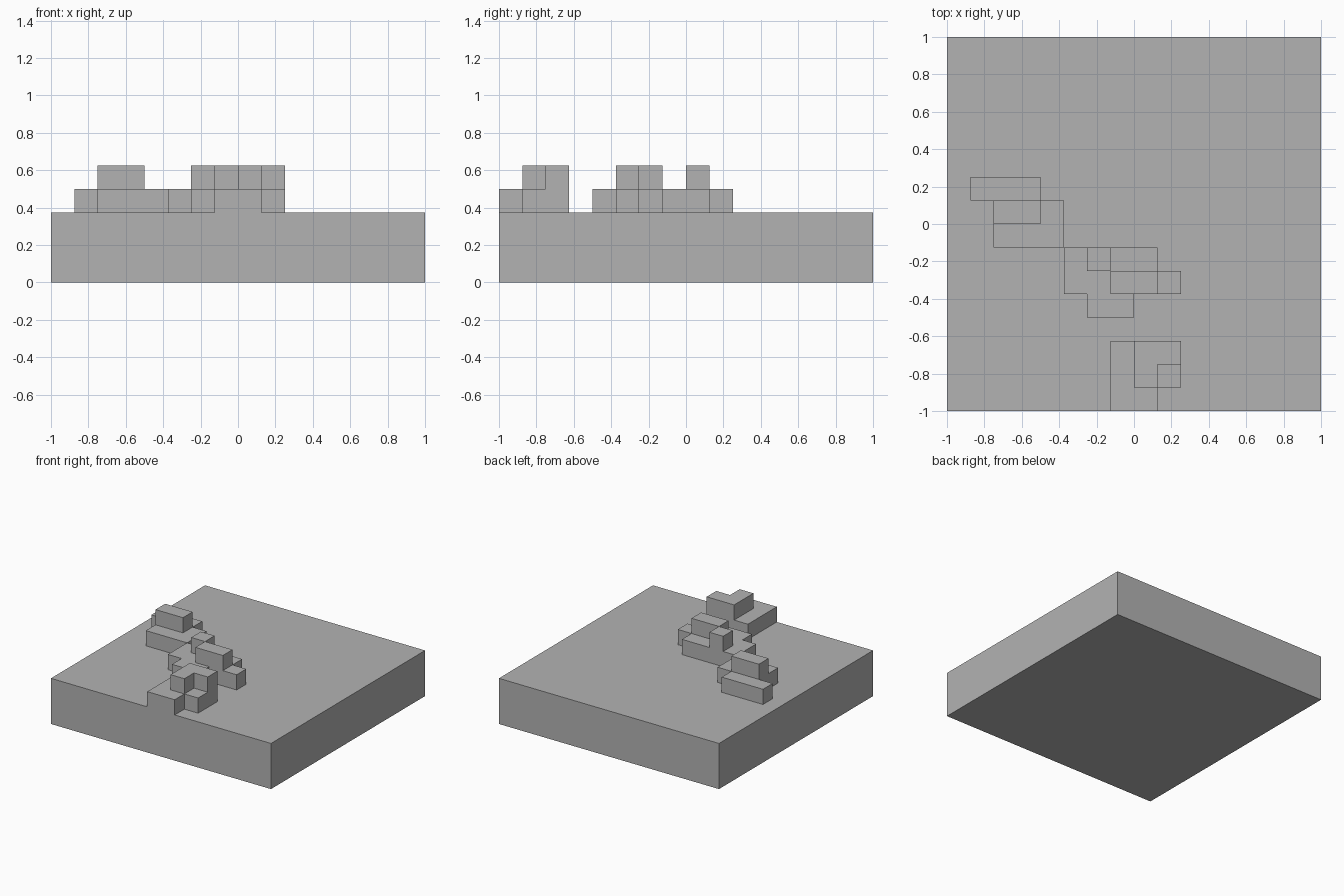
import bpy
import bmesh

old = bpy.data.objects.get("Cube")
if old:
    bpy.data.objects.remove(old, do_unlink=True)

UNIT = 0.125   # edge of one block
HALF = 8       # half the slab width, in blocks
BASE = 3       # slab height, in blocks

stone = bpy.data.materials.new("stone_grey")
stone.use_nodes = True
grey = (0.45, 0.45, 0.45, 1)
stone.diffuse_color = grey
stone.node_tree.nodes["Principled BSDF"].inputs["Base Color"].default_value = grey

# Raised blocks: x from, x to, y from, y to, height
back_mound = [(-7, -4, 1, 2, 4), (-6, -3, -1, 1, 4), (-6, -4, 0, 1, 5)]
middle_mound = [(-3, 1, -3, -1, 4), (-2, 0, -4, -3, 4), (1, 2, -3, -2, 4),
                (-2, -1, -2, -1, 5), (-1, 1, -3, -2, 5)]
front_mound = [(-1, 1, -8, -7, 4), (-1, 2, -7, -5, 4),
               (0, 2, -6, -5, 5), (0, 1, -7, -6, 5)]

# Height map of the whole terrain
cells = range(-HALF, HALF)
height = {(x, y): BASE for x in cells for y in cells}
for x0, x1, y0, y1, top in back_mound + middle_mound + front_mound:
    for x in range(x0, x1):
        for y in range(y0, y1):
            height[x, y] = max(height[x, y], top)

bm = bmesh.new()


def quad(*corners):
    bm.faces.new([bm.verts.new([c * UNIT for c in p]) for p in corners])


# Outer skin: tops, underside and walls wherever the height drops
for (x, y), h in height.items():
    ring = [(x, y), (x + 1, y), (x + 1, y + 1), (x, y + 1)]
    quad(*[(a, b, h) for a, b in ring])
    quad(*[(a, b, 0) for a, b in reversed(ring)])
    for i, (dx, dy) in enumerate([(0, -1), (1, 0), (0, 1), (-1, 0)]):
        p, q = ring[i], ring[(i + 1) % 4]
        for z in range(height.get((x + dx, y + dy), 0), h):
            quad((*p, z), (*q, z), (*q, z + 1), (*p, z + 1))

# Weld and merge coplanar faces
bmesh.ops.remove_doubles(bm, verts=bm.verts, dist=0.001)
bmesh.ops.dissolve_limit(bm, angle_limit=0.01, verts=bm.verts, edges=bm.edges)
bmesh.ops.triangulate(bm, faces=[f for f in bm.faces if len(f.verts) > 4])

mesh = bpy.data.meshes.new("terrain_block")
bm.to_mesh(mesh)
bm.free()
mesh.materials.append(stone)
terrain = bpy.data.objects.new("terrain_block", mesh)
bpy.context.collection.objects.link(terrain)
